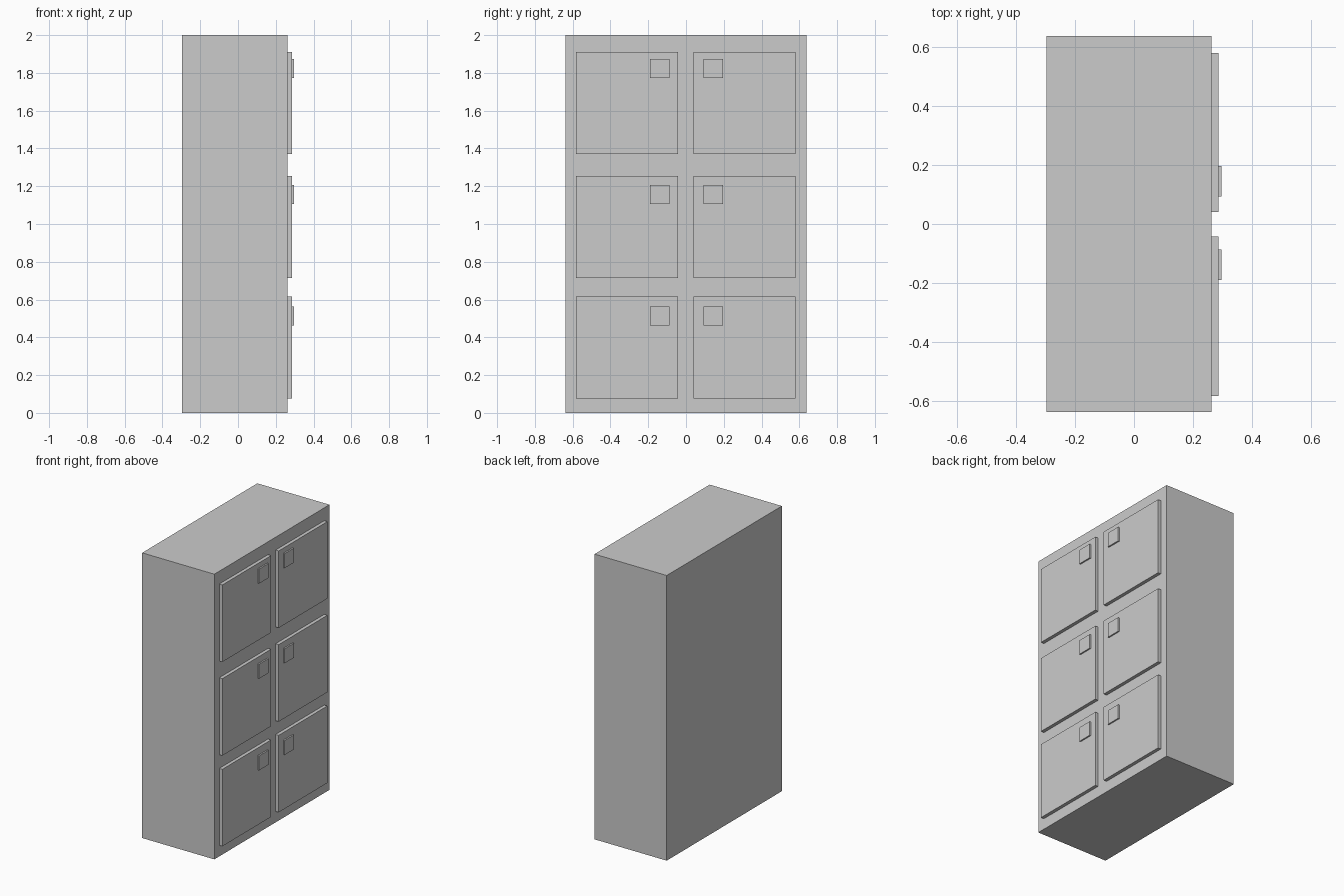
import bpy

if "Cube" in bpy.data.objects:
    bpy.data.objects.remove(bpy.data.objects["Cube"])


def box(name, x, y, z):
    """Box from (min, max) ranges along each axis."""
    bpy.ops.mesh.primitive_cube_add(size=1, location=[(a + b) / 2 for a, b in (x, y, z)])
    obj = bpy.context.object
    obj.name = name
    obj.scale = [b - a for a, b in (x, y, z)]
    bpy.ops.object.transform_apply(location=False, rotation=False, scale=True)
    return obj


# Layer depths, all facing +x
BACK, BODY, DOOR, LATCH = -0.297, 0.263, 0.287, 0.297

# Cabinet body
box("cabinet_body", (BACK, BODY), (-0.638, 0.638), (0, 2))

# Rows: name, door bottom, latch bottom
rows = [("lower", 0.077, 0.462), ("middle", 0.713, 1.105), ("upper", 1.37, 1.772)]
# Columns: name, door y range, latch y range
columns = [("left", (-0.583, -0.043), (-0.19, -0.087)),
           ("right", (0.041, 0.581), (0.093, 0.196))]

# Locker doors with a square latch plate near the centre post
for row, door_z, latch_z in rows:
    for side, door_y, latch_y in columns:
        box(f"{row}_{side}_door", (BODY - 0.005, DOOR), door_y, (door_z, door_z + 0.54))
        box(f"{row}_{side}_latch", (DOOR - 0.005, LATCH), latch_y, (latch_z, latch_z + 0.102))
